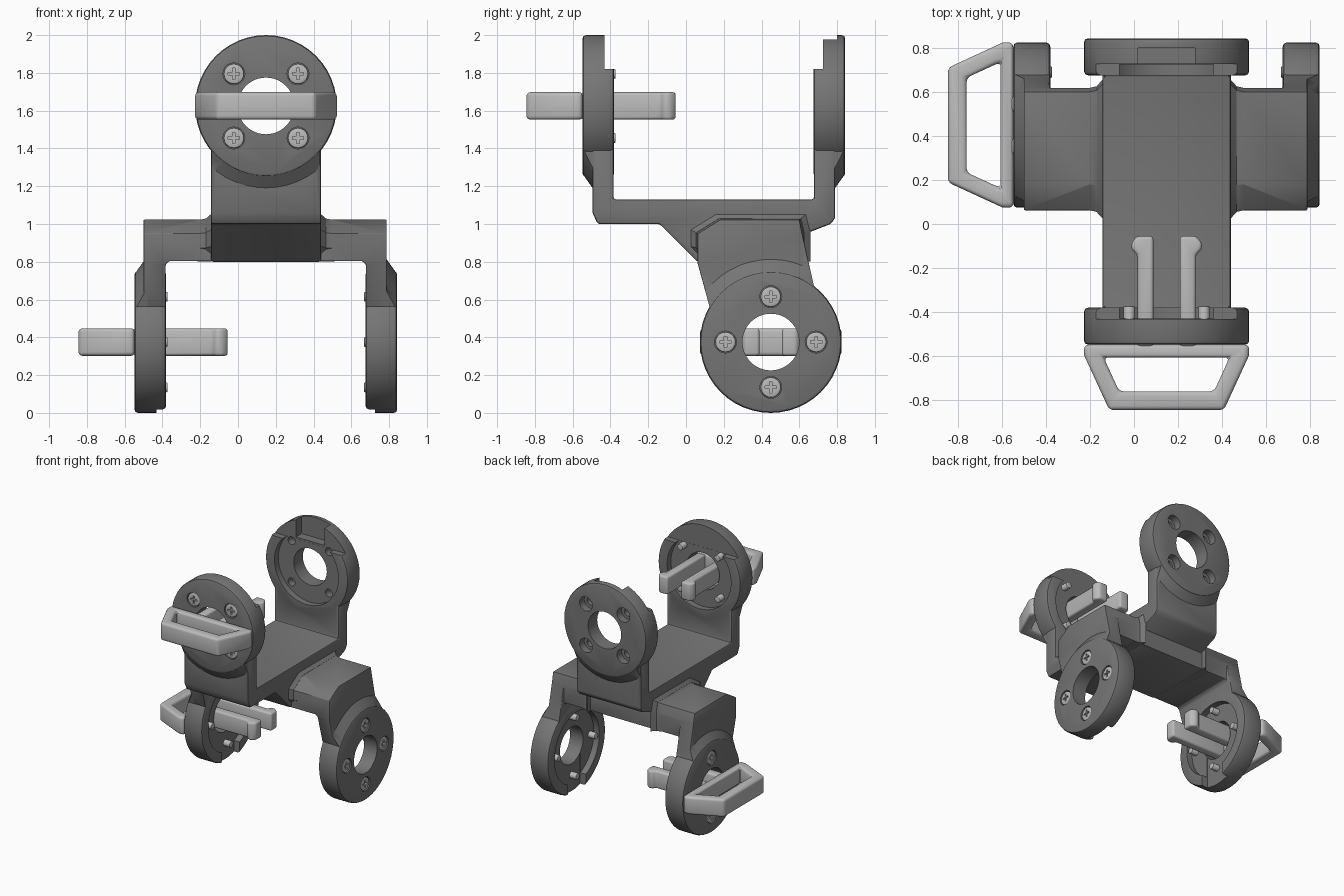
import bpy, bmesh, math
from mathutils import Matrix, Vector

if "Cube" in bpy.data.objects:
    bpy.data.objects.remove(bpy.data.objects["Cube"], do_unlink=True)


def material(name, shade):
    mat = bpy.data.materials.new(name)
    mat.use_nodes = True
    colour = (shade, shade, shade, 1)
    mat.diffuse_color = colour
    mat.node_tree.nodes["Principled BSDF"].inputs["Base Color"].default_value = colour
    return mat


DARK = material("dark_metal", 0.18)
LIGHT = material("light_metal", 0.5)
X, Y, Z = Vector((1, 0, 0)), Vector((0, 1, 0)), Vector((0, 0, 1))


def frame(v, w, origin):
    """Local axes: u sideways, v towards the open end, w outwards."""
    m = Matrix((v.cross(w), v, w)).transposed().to_4x4()
    m.translation = origin
    return m


def prism(name, pts, lo, hi, m, mat=DARK, hole=None, taper=1):
    """Extrude a closed outline along local z; hole is a matching inner outline."""
    bm = bmesh.new()
    rows = [[[bm.verts.new(m @ Vector((a * s, b * s, c))) for a, b in loop]
             for c, s in ((lo, 1), (hi, taper))]
            for loop in ([pts, hole] if hole else [pts])]
    n = len(pts)
    for bottom, top in rows:
        for i in range(n):
            j = (i + 1) % n
            bm.faces.new((bottom[i], bottom[j], top[j], top[i]))
    for k in (0, 1):
        if hole:
            a, b = rows[0][k], rows[1][k]
            for i in range(n):
                j = (i + 1) % n
                bm.faces.new((a[i], a[j], b[j], b[i]))
        else:
            bm.faces.new(rows[0][k])
    bmesh.ops.recalc_face_normals(bm, faces=bm.faces)
    mesh = bpy.data.meshes.new(name)
    bm.to_mesh(mesh)
    bm.free()
    mesh.materials.append(mat)
    ob = bpy.data.objects.new(name, mesh)
    bpy.context.collection.objects.link(ob)
    return ob


def circle(r, n=48, cx=0, cy=0):
    return [(cx + r * math.cos(math.tau * i / n), cy + r * math.sin(math.tau * i / n))
            for i in range(n)]


def rect(x0, x1, y0, y1):
    return [(x0, y0), (x1, y0), (x1, y1), (x0, y1)]


def apply(ob, mod):
    with bpy.context.temp_override(object=ob, active_object=ob, selected_objects=[ob]):
        bpy.ops.object.modifier_apply(modifier=mod.name)


def combine(ob, other, op):
    mod = ob.modifiers.new(op, 'BOOLEAN')
    mod.operation, mod.solver, mod.object = op, 'EXACT', other
    apply(ob, mod)
    bpy.data.objects.remove(other, do_unlink=True)


def bevel(ob, width, segments=2):
    mod = ob.modifiers.new("bevel", 'BEVEL')
    mod.width, mod.segments, mod.limit_method = width, segments, 'ANGLE'
    mod.angle_limit = math.radians(35)
    apply(ob, mod)


def smooth(ob):
    bpy.ops.object.select_all(action='DESELECT')
    ob.select_set(True)
    bpy.context.view_layer.objects.active = ob
    bpy.ops.object.shade_smooth_by_angle(angle=math.radians(32))


ALONG_X = Matrix((Y, Z, X)).transposed().to_4x4()
ALONG_Y = Matrix((X, Z, -Y)).transposed().to_4x4()
T, R, DEPTH = 0.168, 0.375, 0.05
CX, CY = .148, .449

# Upper fork: U profile with a gusset below
body = prism("yoke_body", [
    (-.495, 1.06), (-.468, 1.0), (-.14, 1.0), (.06, .8), (.612, .8), (.612, .94),
    (.765, 1.0), (.79, 1.03), (.79, 1.4), (.677, 1.4), (.677, 1.13), (-.383, 1.13),
    (-.383, 1.4), (-.495, 1.4)], -.144, .44, ALONG_X)
bevel(body, .012)


def side_outline():
    """Side silhouette of the lower fork, used for trimming."""
    return prism("outline", [
        (.125, .56), (.062, .79), (.062, .95), (.18, 1.023), (.6, 1.023), (.615, .95),
        (.68, .66)], -1, 1, ALONG_X)


# Lower fork: U profile trimmed by the side outline, upright at the back of the beam
lower = prism("lower_fork", [
    (-.5, .4), (-.5, 1.025), (.787, 1.025), (.787, .4), (.677, .4), (.677, .785),
    (.66, .803), (-.366, .803), (-.383, .785), (-.383, .4)], -.8, 0, ALONG_Y)
combine(lower, side_outline(), 'INTERSECT')
combine(lower, prism("cutter", rect(-.383, .677, .618, 1), .7, 1.1, Matrix()), 'DIFFERENCE')
bevel(lower, .018)
combine(body, lower, 'UNION')

# Flared fillets where the beam runs into the upper fork, two steps per side
for face, sign in ((-.144, 1), (.44, -1)):
    m = ALONG_X.copy()
    m.translation = (face + sign * .005, .34, .802)
    for reach, start, taper in ((.075, .99, 1.06), (.03, 1.03, 1.115)):
        section = [(start * a, start * b) for a, b in [
            (-.21, 0), (-.278, .07), (-.278, .148), (-.16, .221), (.26, .221),
            (.278, .148), (.278, 0)]]
        combine(body, prism("flare", section, -sign * reach, 0, m, taper=taper), 'UNION')

# Bearing cups: (name, frame, is upper, has screws, has handle)
cups = [
    ("front", frame(Z, -Y, (CX, -.38, 1.625)), True, True, True),
    ("back", frame(Z, Y, (CX, .675, 1.625)), True, False, False),
    ("right", frame(-Z, -X, (-.38, CY, .375)), False, True, True),
    ("left", frame(-Z, X, (.675, CY, .375)), False, True, False),
]


def bolt_spots(is_upper):
    start = math.pi / 4 if is_upper else 0
    return [(.24 * math.cos(start + k * math.pi / 2), .24 * math.sin(start + k * math.pi / 2))
            for k in range(4)]


# Discs, each with a sloped skirt running down into its arm
for name, m, is_upper, screws, handle in cups:
    disc = prism("disc", circle(R), 0, T, m)
    bevel(disc, .018)
    skirt = prism("skirt", circle(.455), .1, T - .005, m, taper=.366 / .455)
    width = prism("arm_width", rect(-.287, .287, -.6, 0), 0, 1, m) if is_upper else side_outline()
    combine(skirt, width, 'INTERSECT')
    combine(body, disc, 'UNION')
    combine(body, skirt, 'UNION')

for name, m, is_upper, screws, handle in cups:
    cuts = [(circle(.29), -.05, DEPTH), (circle(.15), -.1, .3)]
    if is_upper:
        cuts.append((rect(-.5, .5, .195, .5), -.05, DEPTH + .001))
    else:
        cuts.append((rect(-.115, .115, .1, .5), -.05, DEPTH + .001))
    if name == "back":
        cuts.append((rect(-.13, .13, .21, .5), -.05, .125))
    for a, b in bolt_spots(is_upper):
        cuts.append((circle(.058, 20, a, b), T - .06, .3))
        if not screws:
            cuts.append((circle(.032, 16, a, b), -.05, T))
    for pts, lo, hi in cuts:
        combine(body, prism("cutter", pts, lo, hi, m), 'DIFFERENCE')
smooth(body)

# Screws: head with a cross recess, and a pin through the cup
head = prism("screw", circle(.055, 20), T - .062, T - .004, Matrix())
bevel(head, .01)
for pts in (rect(-.03, .03, -.007, .007), rect(-.007, .007, -.03, .03)):
    combine(head, prism("cutter", pts, T - .02, T + .1, Matrix()), 'DIFFERENCE')
pin = prism("pin", circle(.026, 16), -.008, T - .05, Matrix())
bevel(pin, .006)
combine(head, pin, 'UNION')
head.data.materials.clear()
head.data.materials.append(LIGHT)
smooth(head)
for name, m, is_upper, screws, handle in cups:
    if screws:
        for k, (a, b) in enumerate(bolt_spots(is_upper)):
            screw = bpy.data.objects.new(f"{name}_screw_{k + 1}", head.data)
            screw.matrix_world = m @ Matrix.Translation((a, b, 0))
            bpy.context.collection.objects.link(screw)
bpy.data.objects.remove(head, do_unlink=True)


def mirrored(half):
    return half + [(-a, b) for a, b in reversed(half)]


# Handles with two hooked prongs reaching through the bore
for name, m, is_upper, screws, handle in cups:
    if not handle:
        continue
    side = m @ ALONG_Y
    grip = prism(f"{name}_handle", mirrored([(.375, T), (.375, .215), (.26, .465)]),
                 -.0725, .0725, side, LIGHT,
                 hole=mirrored([(.285, .225), (.27, .26), (.215, .38)]))
    bevel(grip, .02, 3)
    smooth(grip)
    for s, label in ((1, "a"), (-1, "b")):
        prong = prism(f"{name}_prong_{label}", [
            (s * a, b) for a, b in [
                (.06, .176), (.132, .176), (.132, -.24), (.16, -.265), (.16, -.295),
                (.135, -.325), (.06, -.325)]], -.0725, .0725, side, LIGHT)
        bevel(prong, .022, 3)
        smooth(prong)
